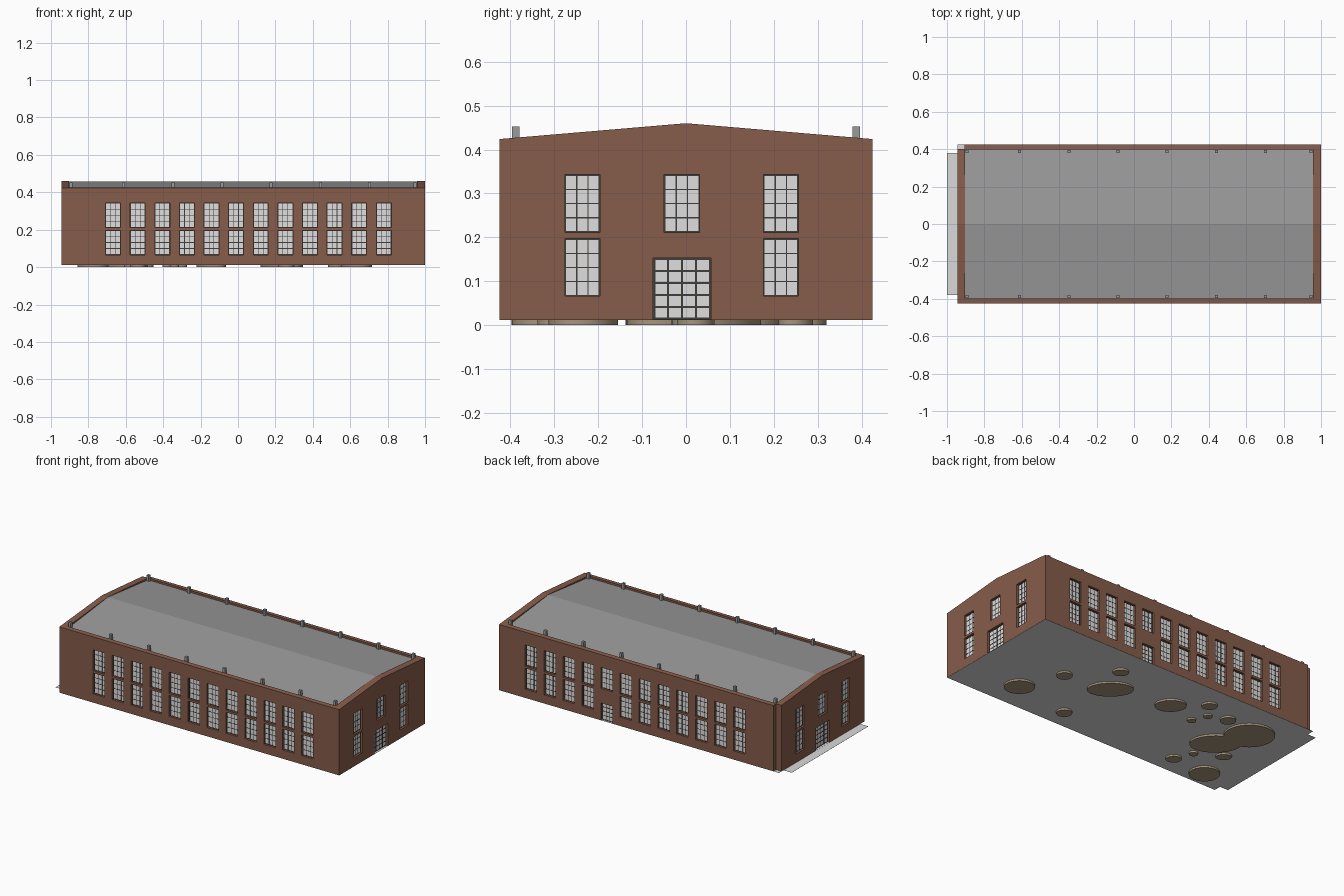
import bpy, bmesh, math
from mathutils import Vector

if "Cube" in bpy.data.objects:
    bpy.data.objects.remove(bpy.data.objects["Cube"])

def mat(name, col):
    m = bpy.data.materials.new(name)
    m.diffuse_color = (*col, 1)
    m.use_nodes = True
    m.node_tree.nodes["Principled BSDF"].inputs["Base Color"].default_value = m.diffuse_color
    return m

BRICK = mat("brick", (0.24, 0.108, 0.069))
ROOF = mat("roof_grey", (0.325, 0.325, 0.325))
GLASS = mat("pane_grey", (0.74, 0.74, 0.74))
FRAME = mat("dark_frame", (0.05, 0.047, 0.042))
SLAB = mat("pale_concrete", (0.70, 0.70, 0.70))
EARTH = mat("brown_earth", (0.38, 0.30, 0.20))

X0, X1, Y, ZB = -0.943, 1.0, 0.425, 0.012
Z = Vector((0, 0, 1))

def finish(bm, name, *mats):
    bmesh.ops.recalc_face_normals(bm, faces=bm.faces)
    me = bpy.data.meshes.new(name)
    bm.to_mesh(me)
    bm.free()
    for m in mats:
        me.materials.append(m)
    ob = bpy.data.objects.new(name, me)
    bpy.context.collection.objects.link(ob)
    return ob

def box(bm, a, b):
    """Box between two opposite corners."""
    ret = bmesh.ops.create_cube(bm, size=1)
    for v in ret["verts"]:
        v.co = Vector([(a[k] + b[k]) / 2 + v.co[k] * abs(b[k] - a[k]) for k in range(3)])

def prism(bm, profile, x0, x1):
    """Extrude a (y, z) profile along x."""
    f = bm.faces.new([bm.verts.new((x0, y, z)) for y, z in profile])
    ext = bmesh.ops.extrude_face_region(bm, geom=[f])
    bmesh.ops.translate(bm, vec=(x1 - x0, 0, 0),
                        verts=[g for g in ext["geom"] if isinstance(g, bmesh.types.BMVert)])

# wall frames: along-wall direction, outward normal, distance of the wall plane
WALLS = {"front": (Vector((1, 0, 0)), Vector((0, -1, 0)), Y),
         "back": (Vector((1, 0, 0)), Vector((0, 1, 0)), Y),
         "right": (Vector((0, 1, 0)), Vector((1, 0, 0)), X1),
         "left": (Vector((0, 1, 0)), Vector((-1, 0, 0)), -X0)}

def wall_box(bm, wall, u0, u1, z0, z1, d0, d1):
    U, N, off = WALLS[wall]
    box(bm, U * u0 + Z * z0 + N * (off + d0), U * u1 + Z * z1 + N * (off + d1))

# openings: wall, u0, u1, z0, z1, columns, rows, bar width
LOW, HIGH = (0.066, 0.197), (0.211, 0.343)
openings = []
for i in range(12):
    c = -0.668 + 0.1316 * i
    for wall in ("front", "back"):
        openings.append((wall, c - 0.04, c + 0.04, *HIGH, 3, 4, 0.003))
        if wall == "back" and i == 7:
            openings.append((wall, c - 0.04, c + 0.04, ZB, 0.12, 3, 4, 0.004))
        else:
            openings.append((wall, c - 0.04, c + 0.04, *LOW, 3, 4, 0.003))
for wall in ("right", "left"):
    for c in (-0.236, 0.216):
        for z in (LOW, HIGH):
            openings.append((wall, c - 0.04, c + 0.04, *z, 3, 4, 0.003))
    openings.append((wall, -0.05, 0.031, *HIGH, 3, 4, 0.003))
    openings.append((wall, -0.075, 0.057, ZB, 0.153, 4, 5, 0.005))

# brick shell: gabled block with roof tray, corner notch and recesses cut out
DEPTH = 0.017
bm = bmesh.new()
prism(bm, [(-Y, ZB), (Y, ZB), (Y, 0.424), (0, 0.460), (-Y, 0.424)], X0, X1)
walls = finish(bm, "brick_walls", BRICK)
bm = bmesh.new()
prism(bm, [(-0.397, 0.40), (0, 0.445), (0.397, 0.40), (0.397, 0.6), (-0.397, 0.6)], -0.903, 0.957)
box(bm, (X0 - 0.1, 0.4, -0.1), (-0.905, Y + 0.1, 0.7))
for wall, u0, u1, z0, z1, *_ in openings:
    low = z0 - 0.05 if z0 == ZB else z0
    wall_box(bm, wall, u0, u1, low, z1, -DEPTH, 0.05)
cutter = finish(bm, "opening_cutter")
cutter.hide_render = True
mod = walls.modifiers.new("openings", "BOOLEAN")
mod.operation, mod.solver, mod.object = "DIFFERENCE", "EXACT", cutter
bpy.context.view_layer.objects.active = walls
bpy.ops.object.modifier_apply(modifier=mod.name)
bpy.data.objects.remove(cutter)

# panes and their nearly flush frames with glazing bars
panes, bars = bmesh.new(), bmesh.new()
for wall, u0, u1, z0, z1, nc, nr, w in openings:
    wall_box(panes, wall, u0, u1, z0, z1, -DEPTH - 0.002, -DEPTH + 0.003)
    for k in range(nc + 1):
        c = u0 + w / 2 + (u1 - u0 - w) * k / nc
        wall_box(bars, wall, c - w / 2, c + w / 2, z0, z1, -DEPTH, -DEPTH + 0.0042)
    for k in range(nr + 1):
        c = z0 + w / 2 + (z1 - z0 - w) * k / nr
        wall_box(bars, wall, u0, u1, c - w / 2, c + w / 2, -DEPTH, -DEPTH + 0.004)
finish(panes, "window_panes", GLASS)
finish(bars, "window_frames", FRAME)

# low pitched roof between the parapets
bm = bmesh.new()
prism(bm, [(-0.397, 0.39), (0.397, 0.39), (0.397, 0.415), (0, 0.4585), (-0.397, 0.415)], -0.903, 0.957)
finish(bm, "roof", ROOF)

# small posts along both eaves
bm = bmesh.new()
for x in [-0.893, 0.947] + [-0.611 + 0.2629 * i for i in range(6)]:
    for s in (-1, 1):
        box(bm, (x - 0.008, s * 0.396, 0.40), (x + 0.008, s * 0.379, 0.453))
finish(bm, "eave_posts", ROOF)

# thin floor plate and side pavement
bm = bmesh.new()
box(bm, (X0, -Y, ZB - 0.0006), (X1, Y, ZB + 0.0004))
box(bm, (-1.0, -0.38, ZB - 0.0006), (X0, 0.38, ZB))
finish(bm, "floor_and_pavement", SLAB)

# oval earth patches under the floor: x, y, long radius, squash
PATCHES = [(-.38, .186, .025, .9), (-.34, .094, .025, .9), (-.585, -.183, .025, .9),
           (.523, .022, .045, .9), (.306, .25, .045, .8), (.258, -.296, .045, .9),
           (-.313, .28, .045, .8), (-.494, .224, .045, .9), (-.735, -.1, .045, .7),
           (-.537, -.297, .045, .8), (.635, -.234, .087, .85), (-.143, .146, .089, .72),
           (-.775, -.315, .087, .9), (.23, .069, .13, .58), (-.606, -.018, .145, .65),
           (-.693, .172, .143, .87)]
SHORT = Vector((0.65, 0.76, 0))
bm = bmesh.new()
for x, y, r, squash in PATCHES:
    ret = bmesh.ops.create_cone(bm, cap_ends=True, segments=28, radius1=r, radius2=r, depth=0.0114)
    for v in ret["verts"]:
        v.co -= SHORT * v.co.dot(SHORT) * (1 - squash)
        v.co += Vector((x, y, 0.0057))
ob = finish(bm, "earth_patches", EARTH)
bpy.ops.object.select_all(action="DESELECT")
ob.select_set(True)
bpy.context.view_layer.objects.active = ob
bpy.ops.object.shade_smooth_by_angle(angle=math.radians(30))
